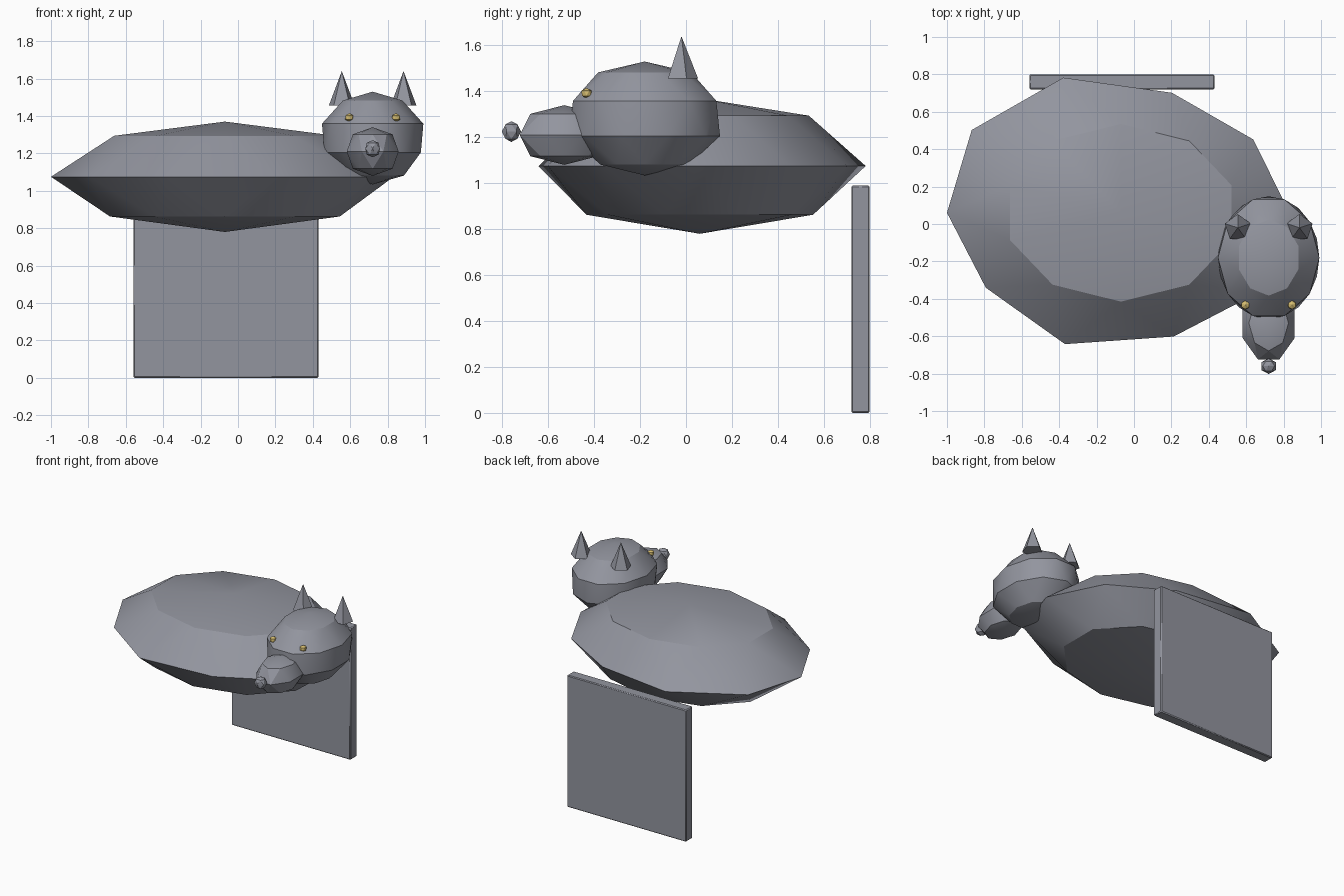
import bpy, bmesh, math

if "Cube" in bpy.data.objects:
    bpy.data.objects.remove(bpy.data.objects["Cube"])


def material(name, rgb):
    m = bpy.data.materials.new(name)
    m.diffuse_color = (*rgb, 1)
    m.use_nodes = True
    m.node_tree.nodes["Principled BSDF"].inputs["Base Color"].default_value = m.diffuse_color
    return m


grey = material("slate grey", (0.29, 0.30, 0.345))
gold = material("eye gold", (0.66, 0.50, 0.16))


def finish(name, bm, mat, angle=25):
    bmesh.ops.recalc_face_normals(bm, faces=bm.faces)
    me = bpy.data.meshes.new(name)
    bm.to_mesh(me)
    bm.free()
    me.materials.append(mat)
    ob = bpy.data.objects.new(name, me)
    bpy.context.collection.objects.link(ob)
    bpy.ops.object.select_all(action='DESELECT')
    ob.select_set(True)
    bpy.context.view_layer.objects.active = ob
    bpy.ops.object.shade_smooth_by_angle(angle=math.radians(angle))
    return ob


def blob(name, centre, radii, segs, lats, mat=grey, turn=0.0, bumps=None):
    """Faceted ellipsoid whose rings are staggered by half a segment.
    bumps maps a ring number to outward factors around that ring."""
    bm = bmesh.new()
    step = 2 * math.pi / segs
    cx, cy, cz = centre
    rx, ry, rz = radii
    rings = []
    for r, lat in enumerate(lats):
        la = math.radians(lat)
        shift = turn + (0.5 * (r % 2))
        ring = []
        for k in range(segs):
            a = (k + shift) * step
            f = math.cos(la) * (bumps[r][k] if bumps and r in bumps else 1)
            ring.append(bm.verts.new((cx + rx * f * math.cos(a),
                                      cy + ry * f * math.sin(a),
                                      cz + rz * math.sin(la))))
        rings.append(ring)
    for r in range(len(rings) - 1):
        low, high = rings[r], rings[r + 1]
        if r % 2:                      # lower ring is the shifted one
            low, high = high, low
        for k in range(segs):
            n = (k + 1) % segs
            bm.faces.new((low[k], low[n], high[k]))
            bm.faces.new((high[k], low[n], high[n]))
    for ring, z in ((rings[0], cz - rz), (rings[-1], cz + rz)):
        pole = bm.verts.new((cx, cy, z))
        for k in range(segs):
            bm.faces.new((ring[k], ring[(k + 1) % segs], pole))
    return finish(name, bm, mat)


# Wide flat body with an uneven rim
rim = [0.97, 0.94, 0.95, 1.07, 1.06, 1.0, 0.96, 1.04, 0.98, 1.0]
blob("body", (-0.07, 0.06, 1.075), (0.93, 0.71, 0.295), 10,
     (-46, 0, 48), turn=0.5, bumps={1: rim[1:] + rim[:1]})

# Head, snout and nose
blob("head", (0.72, -0.18, 1.282), (0.285, 0.345, 0.248), 10, (-54, -18, 18, 54))
blob("snout", (0.72, -0.53, 1.21), (0.15, 0.21, 0.13), 8, (-45, 0, 45))
blob("nose", (0.72, -0.76, 1.225), (0.045, 0.042, 0.045), 6, (-45, 0, 45))

# Eyes and pointed ears, one on each side
for side, s in (("left", -1), ("right", 1)):
    blob(side + "_eye", (0.72 + s * 0.125, -0.433, 1.392),
         (0.026, 0.026, 0.023), 6, (-30, 30), mat=gold)
    bm = bmesh.new()
    bmesh.ops.create_cone(bm, cap_ends=True, segments=5, radius1=0.073,
                          radius2=0.0, depth=0.185)
    bmesh.ops.remove_doubles(bm, verts=bm.verts, dist=0.0001)
    bmesh.ops.translate(bm, verts=bm.verts, vec=(0.72 + s * 0.165, -0.02, 1.5475))
    finish(side + "_ear", bm, grey)

# Upright panel behind the body
bm = bmesh.new()
bmesh.ops.create_cube(bm, size=1)
bmesh.ops.scale(bm, verts=bm.verts, vec=(0.99, 0.08, 0.99))
bmesh.ops.translate(bm, verts=bm.verts, vec=(-0.065, 0.76, 0.495))
panel = finish("back_panel", bm, grey)
bev = panel.modifiers.new("soft edges", 'BEVEL')
bev.width = 0.006
bev.segments = 1
